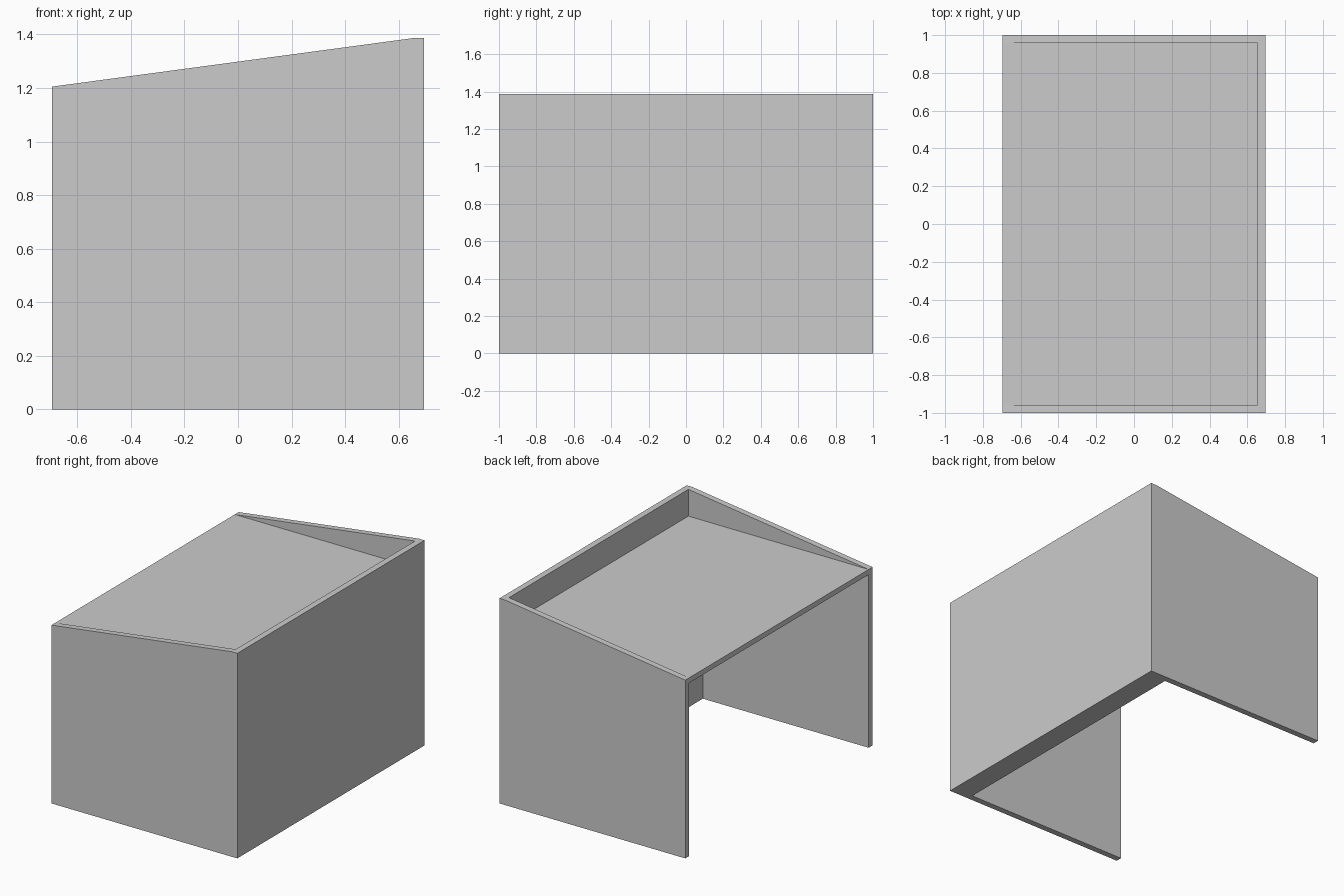
import bpy
import bmesh

cube = bpy.data.objects.get("Cube")
if cube:
    bpy.data.objects.remove(cube, do_unlink=True)

# Overall dimensions
HALF_X, HALF_Y = 0.695, 1.0
WALL = 0.042            # side wall and rim thickness
THICK = 0.15            # thickness of the high wall under the panel
LOW, HIGH = 1.205, 1.386
PANEL = 0.035           # top panel thickness

grey = bpy.data.materials.new("light grey")
grey.use_nodes = True
colour = (0.6, 0.6, 0.6, 1.0)
grey.diffuse_color = colour
grey.node_tree.nodes["Principled BSDF"].inputs["Base Color"].default_value = colour


def extrude_profile(name, profile, y0, y1):
    """Extrude an x-z outline from y0 to y1."""
    bm = bmesh.new()
    face = bm.faces.new([bm.verts.new((x, y0, z)) for x, z in profile])
    ext = bmesh.ops.extrude_face_region(bm, geom=[face])
    moved = [v for v in ext["geom"] if isinstance(v, bmesh.types.BMVert)]
    bmesh.ops.translate(bm, verts=moved, vec=(0, y1 - y0, 0))
    bmesh.ops.recalc_face_normals(bm, faces=bm.faces)
    mesh = bpy.data.meshes.new(name)
    bm.to_mesh(mesh)
    bm.free()
    mesh.materials.append(grey)
    obj = bpy.data.objects.new(name, mesh)
    bpy.context.collection.objects.link(obj)
    return obj


rim_x = HALF_X - WALL
thick_x = HALF_X - THICK
inner_y = HALF_Y - WALL
under = LOW - PANEL

# Sloped-top side walls, front and back
side = [(-HALF_X, 0), (HALF_X, 0), (HALF_X, HIGH), (rim_x, HIGH), (-HALF_X, LOW)]
for name, sign in (("front_wall", -1), ("back_wall", 1)):
    extrude_profile(name, side, sign * inner_y, sign * HALF_Y)

# High wall: thick below the panel, thin rim above it
high = [(thick_x, 0), (HALF_X, 0), (HALF_X, HIGH), (rim_x, HIGH),
        (rim_x, under), (thick_x, under)]
extrude_profile("high_wall", high, -inner_y, inner_y)

# Level top panel resting between the walls
panel = [(-HALF_X, under), (rim_x, under), (rim_x, LOW), (-HALF_X, LOW)]
extrude_profile("top_panel", panel, -inner_y, inner_y)
